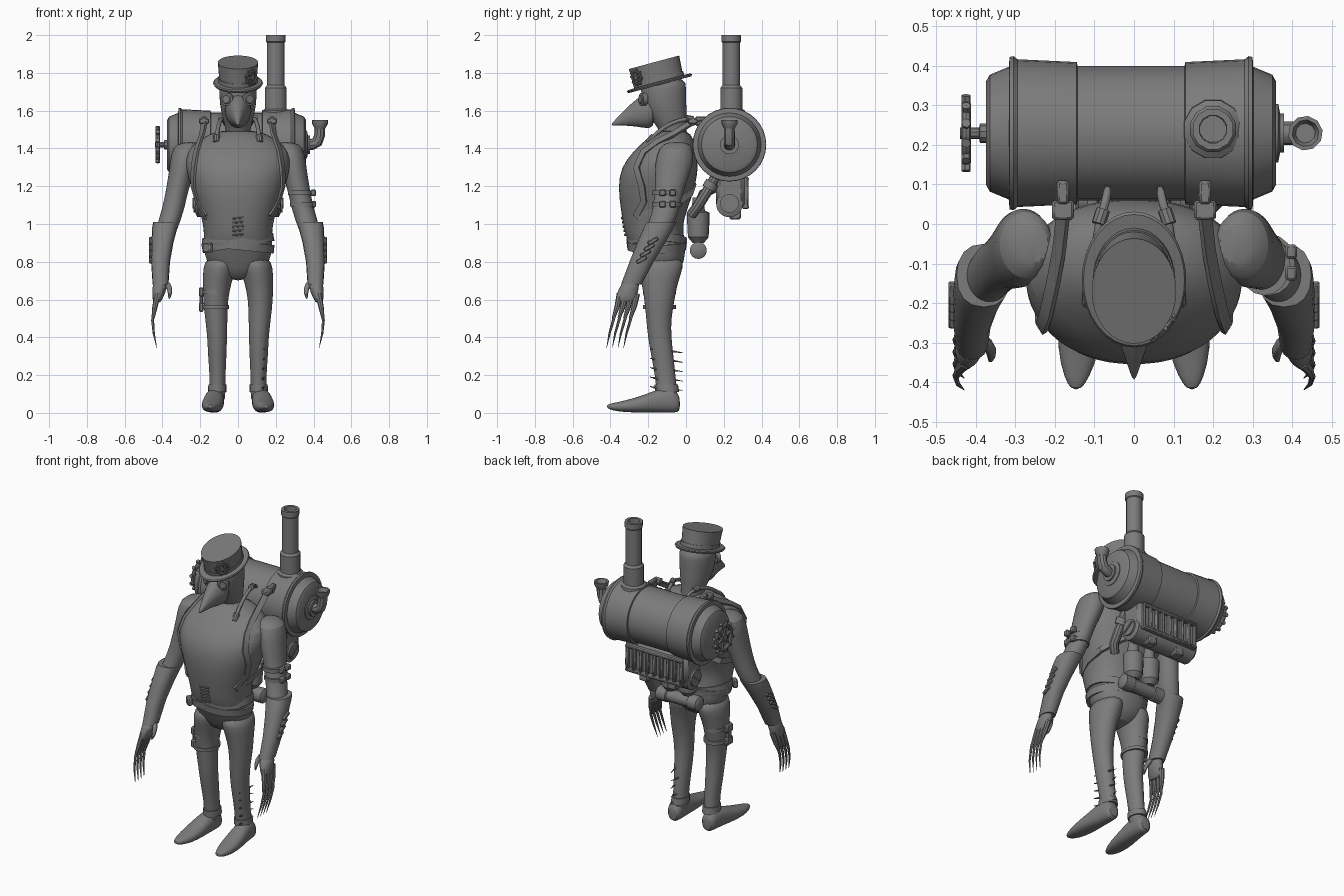
import bpy, bmesh, math
from mathutils import Vector, Matrix

if "Cube" in bpy.data.objects:
    bpy.data.objects.remove(bpy.data.objects["Cube"])

grey = bpy.data.materials.new("plain_grey")
grey.use_nodes = True
grey.diffuse_color = (.2, .2, .2, 1)
grey.node_tree.nodes["Principled BSDF"].inputs["Base Color"].default_value = (.2, .2, .2, 1)

SIDES = {"left": 1, "right": -1}
X, Y, Z = Vector((1, 0, 0)), Vector((0, 1, 0)), Vector((0, 0, 1))


def skin(name, rings, smooth=0, closed=False):
    """Join a list of rings of points into a capped surface."""
    bm = bmesh.new()
    loops = [[bm.verts.new(p) for p in ring] for ring in rings]
    count = len(loops[0])
    pairs = list(zip(loops, loops[1:])) + ([(loops[-1], loops[0])] if closed else [])
    for a, b in pairs:
        for i in range(count):
            j = (i + 1) % count
            bm.faces.new((a[i], a[j], b[j], b[i]))
    if not closed:
        bm.faces.new(loops[0])
        bm.faces.new(loops[-1])
    bmesh.ops.recalc_face_normals(bm, faces=bm.faces)
    mesh = bpy.data.meshes.new(name)
    bm.to_mesh(mesh)
    bm.free()
    mesh.materials.append(grey)
    obj = bpy.data.objects.new(name, mesh)
    bpy.context.collection.objects.link(obj)
    if smooth:
        obj.modifiers.new("smooth", "SUBSURF").levels = smooth
        obj.modifiers["smooth"].render_levels = smooth
    return obj


def loft(name, stations, up=Z, power=2, sides=20, smooth=1):
    """Stations (x, y, z, half width, half depth) with rings square to up."""
    other = Y if up == Z else Z
    rings = []
    for x, y, z, wide, deep in stations:
        ring = []
        for i in range(sides):
            c, s = math.cos(math.tau * i / sides), math.sin(math.tau * i / sides)
            u = math.copysign(abs(c) ** (2 / power), c) * wide
            v = math.copysign(abs(s) ** (2 / power), s) * deep
            ring.append(Vector((x, y, z)) + X * u + other * v)
        rings.append(ring)
    return skin(name, rings, smooth)


def sweep(name, points, radii, sides=10, axis=None, smooth=0):
    """Round tube along points; a fixed axis makes a turned part."""
    pts = [Vector(p) for p in points]
    if not isinstance(radii, (list, tuple)):
        radii = [radii] * len(pts)
    rings, last, side = [], None, None
    for i, p in enumerate(pts):
        t = Vector(axis) if axis else pts[min(i + 1, len(pts) - 1)] - pts[max(i - 1, 0)]
        t.normalize()
        side = t.orthogonal().normalized() if last is None else last.rotation_difference(t) @ side
        last, up = t, t.cross(side)
        rings.append([p + radii[i] * (side * math.cos(a) + up * math.sin(a))
                      for a in (math.tau * k / sides for k in range(sides))])
    return skin(name, rings, smooth)


def turned(name, origin, axis, profile, sides=16):
    axis = Vector(axis).normalized()
    return sweep(name, [Vector(origin) + axis * d for d, r in profile],
                 [r for d, r in profile], sides, axis)


def ribbon(name, points, width, thick, middle):
    """Flat band lying on a body whose inside point is middle."""
    pts, rings = [Vector(p) for p in points], []
    for i, p in enumerate(pts):
        t = (pts[min(i + 1, len(pts) - 1)] - pts[max(i - 1, 0)]).normalized()
        across = t.cross(p - Vector(middle)).normalized()
        out = across.cross(t) * thick
        across *= width
        rings.append([p + across + out, p - across + out, p - across - out, p + across - out])
    return skin(name, rings)


def box(name, centre, size, tilt=(0, 0, 0), bevel=.006):
    w, d, h = (s / 2 for s in size)
    obj = skin(name, [[(-w, -d, z), (w, -d, z), (w, d, z), (-w, d, z)] for z in (-h, h)])
    obj.location, obj.rotation_euler = centre, tilt
    if bevel:
        obj.modifiers.new("edge", "BEVEL").width = bevel
    return obj


def wheel(name, centre, axis, radius, bar, spokes, teeth):
    """Spoked wheel with a round rim and stubby teeth."""
    centre, axis = Vector(centre), Vector(axis).normalized()
    a = axis.orthogonal().normalized()
    b = axis.cross(a)
    ray = lambda i, n: a * math.cos(math.tau * i / n) + b * math.sin(math.tau * i / n)
    rings = [[centre + ray(i, 24) * (radius + bar * math.cos(k * math.tau / 8))
              + axis * bar * math.sin(k * math.tau / 8) for k in range(8)] for i in range(24)]
    skin(name + "_rim", rings, closed=True)
    for i in range(spokes):
        sweep(name + "_spoke", [centre, centre + ray(i, spokes) * radius], bar * .7, 6)
    for i in range(teeth):
        d = ray(i, teeth)
        sweep(name + "_tooth", [centre + d * radius, centre + d * (radius + bar * 2)], bar, 6)
    turned(name + "_hub", centre - axis * bar, axis, [(0, bar * 2), (bar * 2, bar * 2)], 10)


# torso and head
TORSO = [(.70, -.14, .05, .06), (.76, -.13, .15, .11), (.85, -.14, .185, .14),
         (.93, -.165, .18, .155), (1, -.175, .185, .158), (1.07, -.17, .205, .175),
         (1.2, -.155, .252, .207), (1.3, -.14, .28, .205), (1.38, -.11, .28, .175),
         (1.45, -.085, .21, .125), (1.5, -.07, .1, .08)]
loft("torso", [(0, y, z, w, d) for z, y, w, d in TORSO], power=2.2, sides=28)


def chest(x, z):
    """Front point of the torso at the given x and height."""
    for a, b in zip(TORSO, TORSO[1:]):
        if a[0] <= z <= b[0]:
            f = (z - a[0]) / (b[0] - a[0])
            y, w, d = (a[k] + (b[k] - a[k]) * f for k in (1, 2, 3))
            return (x, y - d * max(0, 1 - abs(x / w) ** 2.2) ** .45, z)


HEAD = [(1.42, -.05, .07, .07), (1.5, -.07, .064, .07), (1.55, -.09, .08, .095),
        (1.63, -.115, .098, .118), (1.72, -.12, .102, .122), (1.78, -.12, .1, .12)]
loft("head", [(0, y, z, w, d) for z, y, w, d in HEAD])
BEAK = [(-.16, 1.605, .085, .11), (-.23, 1.6, .06, .09), (-.3, 1.575, .036, .055),
        (-.36, 1.545, .016, .024), (-.395, 1.525, .003, .004)]
loft("beak", [(0, y, z, w, d) for y, z, w, d in BEAK], up=Y)

# tilted top hat
hat = loft("hat", [(0, 0, -.008, .125, .172), (0, 0, .002, .132, .178), (0, 0, .008, .128, .172),
                   (0, 0, .01, .1, .133), (0, 0, .03, .1, .133), (0, 0, .115, .107, .138)],
           sides=32, smooth=0)
band = loft("hat_band", [(0, 0, .01, .104, .137), (0, 0, .032, .104, .137)], sides=32, smooth=0)
for part in (hat, band):
    part.location, part.rotation_euler = (0, -.14, 1.745), (math.radians(15), 0, 0)
wheel("hat_emblem", (.072, -.262, 1.775), (.7, -.75, -.15), .033, .006, 5, 8)

# boiler on the back
BACK = (0, .23, 1.42)
half = [(.128, .17), (.13, .18), (.28, .187), (.29, .195), (.3, .193), (.302, .168),
        (.35, .148), (.36, .13)]
turned("boiler", BACK, X, [(-d - .015, r) for d, r in reversed(half)] + half, 32)
turned("boiler_boss", (.34, .23, 1.42), X, [(0, .075), (.025, .075), (.03, .05), (.04, .05)], 20)
turned("chimney", (.2, .24, 1.55), Z,
       [(0, .08), (.05, .075), (.06, .06), (.17, .06), (.185, .048), (.41, .048), (.415, .053),
        (.45, .053), (.45, .036), (.37, .034)], 12)
sweep("exhaust_elbow", [(.33, .23, 1.42), (.39, .23, 1.42), (.42, .23, 1.435), (.432, .23, 1.47),
                        (.434, .23, 1.51)], [.03, .03, .03, .029, .028])
turned("exhaust_funnel", (.434, .23, 1.505), Z,
       [(0, .028), (.025, .042), (.045, .044), (.045, .034), (.02, .025)], 10)
turned("valve_axle", (-.37, .23, 1.42), -X, [(0, .025), (.02, .025), (.022, .015), (.07, .015)], 10)
wheel("valve_wheel", (-.425, .23, 1.42), X, .075, .012, 6, 12)

# radiator and pipework under the boiler
box("radiator_body", (0, .235, 1.175), (.44, .15, .18), bevel=.02)
turned("radiator_drum", (-.225, .23, 1.105), X, [(0, .05), (.01, .07), (.44, .07), (.45, .05)], 20)
for z in (1.09, 1.24):
    box("radiator_frame", (0, .315, z), (.4, .035, .02))
for i in range(9):
    box("radiator_slat", (-.19 + i * .0475, .315, 1.165), (.02, .03, .15))
for name, s in SIDES.items():
    turned(name + "_screw_cap", (s * .22, .23, 1.11), X * s, [(0, .05), (.015, .05)], 20)
    box(name + "_screw_slot", (s * .236, .23, 1.11), (.008, .08, .012), (.6, 0, 0), 0)
    box(name + "_bracket", (s * .1, .26, 1.05), (.06, .06, .05))
    turned(name + "_canister", (s * .06, .065, .9), Z,
           [(0, .03), (.03, .055), (.12, .06), (.16, .06), (.17, .035), (.24, .03)], 14)
    sweep(name + "_canister_pipe", [(s * .06, .065, 1.1), (s * .07, .09, 1.16), (s * .08, .17, 1.2)],
          .025)
sweep("feed_pipe", [(.2, .17, 1.27), (.2, .11, 1.17), (.2, .06, 1.09), (.17, .03, 1.05)], .028)
turned("feed_pipe_collar", (.2, .14, 1.22), (0, -.5, -.85), [(0, .038), (.04, .038)], 12)
turned("cross_tank", (-.15, .065, .86), X,
       [(0, .03), (.01, .045), (.07, .045), (.075, .038), (.22, .038), (.225, .045), (.29, .045),
        (.3, .03)], 16)

# belts and belly stitches
for z, tilt in ((.9, -.17), (.885, .1)):
    belt = loft("waist_belt", [(0, 0, -.022, .192, .155), (0, 0, .022, .192, .16)], sides=28, smooth=0)
    belt.location, belt.rotation_euler = (0, -.155, z), (0, tilt, 0)
box("belt_buckle", (-.16, -.26, .875), (.05, .03, .05), (0, 0, -.7))
for i in range(5):
    x, y, z = chest(0, .94 + i * .022)
    sweep("belly_stitch", [(-.03, y - .001, z), (.03, y - .001, z + .006)], .005, 6)

# paired parts
ARM = [(.25, -.05, 1.435, .04, .05), (.275, -.052, 1.41, .075, .09), (.285, -.06, 1.33, .075, .108),
       (.318, -.085, 1.2, .06, .078), (.342, -.105, 1.08, .06, .072), (.37, -.13, 1, .06, .07),
       (.395, -.18, .9, .05, .06)]
GAUNTLET = [(.38, -.13, 1.01, .069, .08), (.388, -.145, .98, .067, .08), (.4, -.185, .9, .058, .074),
            (.41, -.235, .8, .05, .064), (.41, -.29, .68, .042, .054)]
HAND = [(.41, -.28, .71, .033, .04), (.415, -.305, .66, .042, .056), (.425, -.315, .61, .03, .058),
        (.43, -.32, .58, .018, .05)]
LEG = [(.085, -.135, .83, .08, .12), (.098, -.135, .77, .09, .125), (.11, -.14, .69, .077, .097),
       (.12, -.14, .6, .067, .082), (.115, -.145, .5, .06, .067), (.11, -.14, .4, .053, .063),
       (.11, -.125, .3, .05, .06), (.108, -.11, .2, .042, .055), (.11, -.1, .1, .045, .056),
       (.115, -.1, .05, .045, .056)]
FOOT = [(.12, -.03, .045, .035, .04), (.12, -.06, .066, .048, .066), (.125, -.14, .066, .052, .066),
        (.133, -.22, .048, .06, .047), (.14, -.32, .034, .055, .032), (.145, -.39, .032, .032, .02),
        (.147, -.42, .035, .012, .008)]
for name, s in SIDES.items():
    def flip(points):
        return [(s * p[0], *p[1:]) for p in points]

    turned(name + "_goggle", (s * .05, -.215, 1.66), (s * .45, -1, 0),
           [(0, .034), (.025, .034), (.027, .024), (.032, .02)], 16)
    loft(name + "_arm", flip(ARM), sides=16)
    loft(name + "_gauntlet", flip(GAUNTLET), power=2.3, sides=16, smooth=0)
    loft(name + "_hand", flip(HAND), sides=12)
    loft(name + "_leg", flip(LEG), sides=16)
    loft(name + "_foot", flip(FOOT), up=Y, power=2.3, sides=16)
    loft(name + "_ankle_cuff", flip([(.11, -.1, .11, .05, .064), (.109, -.104, .15, .048, .062)]),
         sides=16, smooth=0)
    sweep(name + "_thumb", flip([(.39, -.285, .7), (.355, -.32, .66), (.365, -.35, .6)]),
          [.02, .016, .008], 8, smooth=1)
    # clawed fingers
    for i in range(4):
        y = -.36 + i * .03
        sweep(name + "_finger", flip([(.425, y + .01, .63), (.44, y - .005, .56), (.45, y - .025, .5)]),
              [.017, .014, .008], 8)
        sweep(name + "_claw", flip([(.442, y - .005, .56), (.452, y - .025, .49),
                                    (.446, y - .045, .42), (.43, y - .06, .345)]),
              [.008, .008, .006, .001], 6)
        # gauntlet clasps
        box(name + "_clasp", (s * .455, -.175 - i * .02, .91 - i * .033), (.03, .06, .02), (.5, 0, 0), .004)
    # shoulder strap, its buckle and breathing hose
    path = [(.18, .08, 1.555), (.18, .02, 1.53), (.19, -.07, 1.475), (.205, -.15, 1.435)]
    path += [chest(x, z) for x, z in ((.222, 1.38), (.235, 1.3), (.238, 1.2), (.215, 1.12), (.17, 1.04))]
    ribbon(name + "_strap", flip(path), .017, .007, (0, -.12, 1.2))
    ribbon(name + "_side_strap", flip([chest(.17, 1.04), (.205, -.17, 1.07), (.2, -.06, 1.1),
                                       (.12, .02, 1.16), (.03, .04, 1.22)]), .017, .008, (0, -.15, 1.1))
    box(name + "_strap_buckle", (s * .18, .035, 1.545), (.055, .05, .03))
    box(name + "_strap_mount", (s * .18, .08, 1.545), (.03, .06, .05))
    hose = flip([(.115, -.2, 1.43), (.11, -.15, 1.49), (.1, -.08, 1.535), (.09, 0, 1.56),
                 (.07, .06, 1.55), (.065, .1, 1.52)])
    sweep(name + "_hose", hose, .012, 8, smooth=1)
    for a, b in ((0, 1), (3, 4)):
        p, q = Vector(hose[a]), Vector(hose[b])
        sweep(name + "_hose_fitting", [p, p.lerp(q, .6)], .018, 10)

# left arm buckles and left shin spikes
for z in (1.105, 1.165):
    loft("arm_band", [(.343 - (z - 1.1) * .2, -.103, z + d, .066, .078) for d in (-.012, .012)], sides=16, smooth=0)
    for y in (-.125, -.07):
        box("arm_buckle", (.398, y, z), (.03, .036, .035))
for i in range(5):
    z = .33 - i * .05
    sweep("shin_spike", [(.11 + .02 * (-1) ** i, -.1, z), (.12, -.015, z - .012)], [.009, .001], 6)
    sweep("shin_stud", [(.13, -.15, z), (.14, -.19, z + .01)], [.008, .002], 6)

# right thigh pouch
for z in (.56, .64):
    loft("thigh_band", [(-.12, -.14, z + d, .073, .088) for d in (-.01, .01)], sides=16, smooth=0)
    box("thigh_pouch", (-.195, -.15, z), (.025, .06, .05))
box("thigh_pouch_flap", (-.195, -.15, .6), (.02, .04, .1))

bpy.ops.object.select_all(action="DESELECT")
for obj in bpy.context.scene.objects:
    if obj.type == "MESH":
        obj.select_set(True)
        bpy.context.view_layer.objects.active = obj
bpy.ops.object.shade_smooth_by_angle(angle=math.radians(35))
